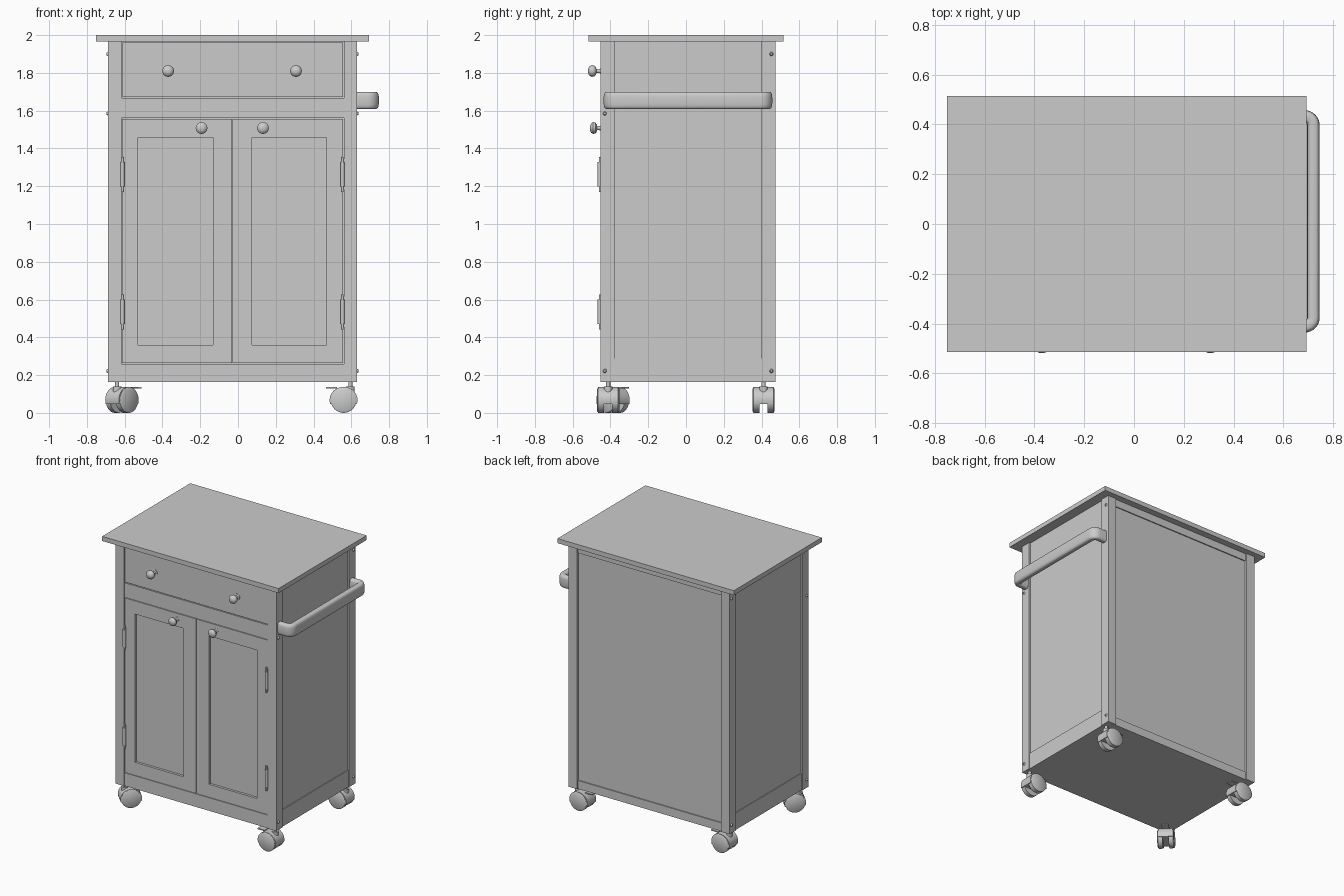
import bpy, bmesh, math
from mathutils import Matrix, Vector

if "Cube" in bpy.data.objects:
    bpy.data.objects.remove(bpy.data.objects["Cube"])

mat = bpy.data.materials.new("plain_grey")
mat.diffuse_color = (0.6, 0.6, 0.6, 1)
mat.use_nodes = True
mat.node_tree.nodes["Principled BSDF"].inputs["Base Color"].default_value = mat.diffuse_color


def finish(bm, name, smooth=False):
    bmesh.ops.recalc_face_normals(bm, faces=bm.faces)
    me = bpy.data.meshes.new(name)
    bm.to_mesh(me)
    bm.free()
    me.materials.append(mat)
    ob = bpy.data.objects.new(name, me)
    bpy.context.collection.objects.link(ob)
    if smooth:
        bpy.ops.object.select_all(action='DESELECT')
        ob.select_set(True)
        bpy.context.view_layer.objects.active = ob
        bpy.ops.object.shade_smooth_by_angle(angle=math.radians(40))
    return ob


def add_box(bm, x0, x1, y0, y1, z0, z1):
    m = Matrix.Translation(((x0 + x1) / 2, (y0 + y1) / 2, (z0 + z1) / 2))
    m = m @ Matrix.Diagonal((x1 - x0, y1 - y0, z1 - z0, 1))
    bmesh.ops.create_cube(bm, size=1, matrix=m)


def box(name, *b):
    bm = bmesh.new()
    add_box(bm, *b)
    return finish(bm, name)


def add_cyl(bm, centre, axis, r, depth, r2=None, seg=24):
    rot = Vector((0, 0, 1)).rotation_difference(Vector(axis)).to_matrix().to_4x4()
    bmesh.ops.create_cone(bm, cap_ends=True, segments=seg, radius1=r,
                          radius2=r if r2 is None else r2, depth=depth,
                          matrix=Matrix.Translation(centre) @ rot)


XL, XR, YF, YB = -0.688, 0.63, -0.452, 0.474   # cabinet outside
IL, IR, IF, IB = -0.617, 0.56, -0.378, 0.40    # inside the posts
ZB, ZT = 0.163, 1.966

# Worktop, floor and corner posts
box("worktop", -0.752, 0.693, -0.515, 0.515, ZT, 2.0)
box("floor_board", XL + 0.01, XR - 0.01, YF + 0.01, YB - 0.01, ZB, ZB + 0.03)
for xn, x0, x1 in (("left", XL, IL), ("right", IR, XR)):
    box(f"{xn}_front_post", x0, x1, YF, IF, ZB, ZT)
    box(f"{xn}_back_post", x0, x1, IB, YB, ZB, ZT)

# Side panels with lower rails
for name, xo, s in (("left", XL, 1), ("right", XR, -1)):
    a, b = sorted((xo + s * 0.012, xo + s * 0.04))
    box(f"{name}_side_panel", a, b, IF, IB, 0.288, ZT)
    a, b = sorted((xo + s * 0.006, xo + s * 0.04))
    box(f"{name}_side_rail", a, b, IF, IB, ZB, 0.288)

# Back panel and rails
box("back_panel", IL, IR, YB - 0.04, YB - 0.016, 0.2, 1.93)
box("back_bottom_rail", IL, IR, YB - 0.04, YB - 0.008, ZB, 0.225)
box("back_top_rail", IL, IR, YB - 0.04, YB - 0.008, 1.91, ZT)

# Front rails and drawer front
box("front_bottom_rail", IL, IR, YF + 0.005, YF + 0.06, ZB, 0.26)
box("front_middle_rail", IL, IR, YF + 0.005, YF + 0.06, 1.56, 1.667)
box("drawer_front", IL + 0.005, IR - 0.005, YF + 0.005, YF + 0.05, 1.673, 1.96)
box("drawer_back_stop", IL, IR, YF + 0.03, YF + 0.06, 1.66, ZT)

# Doors: stiles, rails and sunken panel
for name, x0, p0, p1, x1 in (("left", IL + 0.004, -0.53, -0.133, -0.032),
                             ("right", -0.028, 0.075, 0.468, IR - 0.004)):
    bm = bmesh.new()
    f, k, z0, z1 = YF + 0.004, YF + 0.045, 0.264, 1.556
    add_box(bm, x0, p0, f, k, z0, z1)
    add_box(bm, p1, x1, f, k, z0, z1)
    add_box(bm, p0, p1, f, k, z0, 0.36)
    add_box(bm, p0, p1, f, k, 1.458, z1)
    finish(bm, f"{name}_door_frame")
    box(f"{name}_door_panel", p0, p1, f + 0.018, k, 0.36, 1.458)


# Turned knobs
def knob(name, x, z, tip):
    prof = [(0, 0.022), (0.004, 0.022), (0.007, 0.012), (0.026, 0.011), (0.03, 0.021),
            (0.037, 0.029), (0.05, 0.031), (0.06, 0.025), (0.066, 0.014), (0.068, 0)]
    k = (YF + 0.006 - tip) / 0.068
    bm = bmesh.new()
    vs = [bm.verts.new((x + r, YF + 0.006 - d * k, z)) for d, r in prof]
    es = [bm.edges.new(e) for e in zip(vs, vs[1:])]
    bmesh.ops.spin(bm, geom=vs + es, cent=(x, 0, z), axis=(0, 1, 0),
                   angle=math.tau, steps=24, use_duplicate=False)
    bmesh.ops.remove_doubles(bm, verts=bm.verts, dist=1e-5)
    finish(bm, name, True)


knob("left_drawer_knob", -0.37, 1.81, -0.519)
knob("right_drawer_knob", 0.307, 1.81, -0.519)
knob("left_door_knob", -0.193, 1.508, -0.509)
knob("right_door_knob", 0.132, 1.508, -0.509)

# Hinges: barrel, thin finials and leaf
for name, x in (("left", -0.612), ("right", 0.553)):
    for lvl, z in (("upper", 1.263), ("lower", 0.535)):
        bm = bmesh.new()
        add_cyl(bm, (x, YF - 0.005, z), (0, 0, 1), 0.011, 0.13, seg=16)
        add_cyl(bm, (x, YF - 0.003, z), (0, 0, 1), 0.006, 0.186, seg=12)
        add_box(bm, x - 0.008, x + 0.008, YF - 0.003, YF + 0.012, z - 0.08, z + 0.08)
        finish(bm, f"{name}_{lvl}_hinge", True)

# Screw heads on the posts
bm = bmesh.new()
for x, s in ((XL, -1), (XR, 1)):
    for y, z in ((-0.43, 1.585), (-0.43, 0.222), (0.452, 1.9), (0.452, 0.222)):
        add_cyl(bm, (x + s * 0.004, y, z), (s, 0, 0), 0.011, 0.01, 0.006, 12)
finish(bm, "post_screws", True)

# Towel handle: rounded bar swept along a U path
path = [(0.615, -0.411, 0, -1)]
R = 0.035
for cy, a0 in ((-0.411 + R, -90), (0.432 - R, 0)):
    for i in range(9):
        a = math.radians(a0 + i * 90 / 8)
        c, s = math.cos(a), math.sin(a)
        path.append((0.721 - R + R * c, cy + R * s, c, s))
path.append((0.615, 0.432, 0, 1))
bm = bmesh.new()
rings = []
for px, py, nx, ny in path:
    ring = []
    for i in range(24):
        a = math.tau * i / 24
        c, s = math.cos(a), math.sin(a)
        u = 0.025 * math.copysign(abs(c) ** 0.6, c)
        w = 0.046 * math.copysign(abs(s) ** 0.6, s)
        ring.append(bm.verts.new((px + nx * u, py + ny * u, 1.654 + w)))
    rings.append(ring)
for r0, r1 in zip(rings, rings[1:]):
    for i in range(24):
        j = (i + 1) % 24
        bm.faces.new((r0[i], r0[j], r1[j], r1[i]))
bm.faces.new(rings[0])
bm.faces.new(rings[-1])
finish(bm, "towel_handle", True)


# Twin wheel casters, wheel trailing towards local -x
def caster(name, x, y, turn):
    cx, cz, r = -0.036, 0.073, 0.068
    bm = bmesh.new()
    for s in (-1, 1):
        add_cyl(bm, (cx, s * 0.037, cz), (0, 1, 0), r, 0.032, seg=32)
        add_cyl(bm, (cx, s * 0.056, cz), (0, s, 0), r, 0.006, r * 0.85, 32)
    # hood over the wheels
    pts = [(cx + 0.074 * math.cos(a), cz + 0.07 * math.sin(a))
           for a in (math.radians(-18 + 216 * i / 20) for i in range(21))]
    face = bm.faces.new([bm.verts.new((px, -0.051, pz)) for px, pz in pts])
    ext = bmesh.ops.extrude_face_region(bm, geom=[face])
    bmesh.ops.translate(bm, vec=(0, 0.102, 0),
                        verts=[v for v in ext["geom"] if isinstance(v, bmesh.types.BMVert)])
    # stem socket, stem and brake lever
    add_cyl(bm, (0, 0, 0.115), (0, 0, 1), 0.022, 0.06)
    add_cyl(bm, (0, 0, 0.155), (0, 0, 1), 0.011, 0.04, seg=16)
    add_box(bm, -0.13, -0.07, -0.025, 0.025, 0.133, 0.141)
    bm.transform(Matrix.Translation((x, y, 0.0)) @ Matrix.Rotation(turn, 4, 'Z')
                 @ Matrix.Translation((0, 0, -0.005)))
    finish(bm, name, True)


caster("front_right_caster", 0.595, -0.412, 0)
caster("back_right_caster", 0.595, 0.41, 0)
caster("front_left_caster", -0.64, -0.412, math.radians(225))
caster("back_left_caster", -0.64, 0.41, math.pi)
